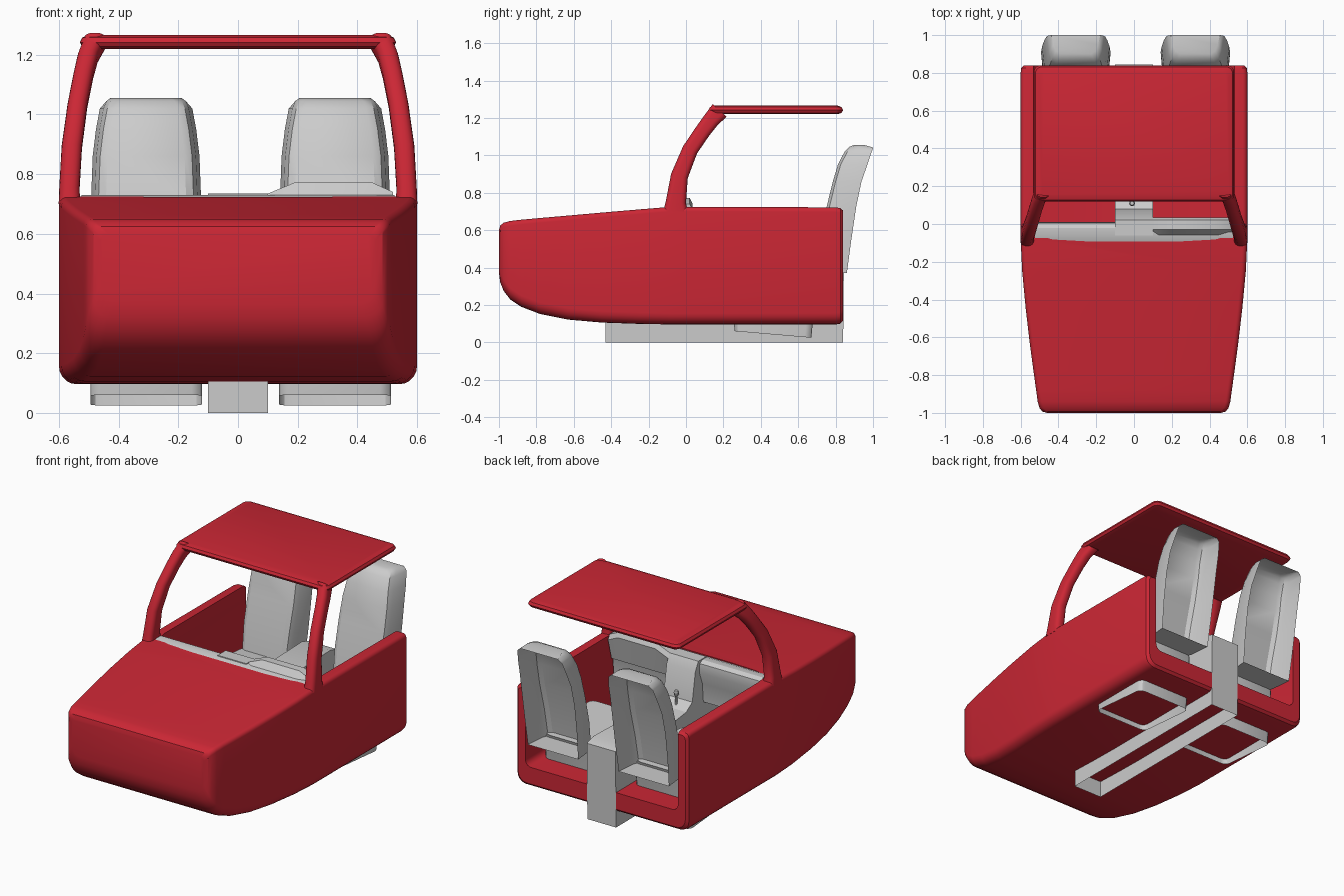
import bpy, bmesh, math

if "Cube" in bpy.data.objects:
    bpy.data.objects.remove(bpy.data.objects["Cube"])

red = bpy.data.materials.new("red_paint")
red.diffuse_color = (0.6, 0.02, 0.035, 1)
red.use_nodes = True
red.node_tree.nodes["Principled BSDF"].inputs["Base Color"].default_value = red.diffuse_color


def finish(name, bm, mat=None, angle=30):
    bmesh.ops.remove_doubles(bm, verts=bm.verts, dist=1e-5)
    bmesh.ops.recalc_face_normals(bm, faces=bm.faces)
    me = bpy.data.meshes.new(name)
    bm.to_mesh(me)
    bm.free()
    ob = bpy.data.objects.new(name, me)
    bpy.context.collection.objects.link(ob)
    if mat:
        me.materials.append(mat)
    smooth(ob, angle)
    return ob


def smooth(ob, angle=30):
    bpy.ops.object.select_all(action='DESELECT')
    ob.select_set(True)
    bpy.context.view_layer.objects.active = ob
    bpy.ops.object.shade_smooth_by_angle(angle=math.radians(angle))


def loft(rings, closed=True, start=True, end=True):
    """Skin a list of equal-length point rings."""
    bm = bmesh.new()
    vs = [[bm.verts.new(p) for p in r] for r in rings]
    n = len(vs[0])
    for a, b in zip(vs, vs[1:]):
        for i in range(n if closed else n - 1):
            j = (i + 1) % n
            bm.faces.new((a[i], a[j], b[j], b[i]))
    if start:
        bm.faces.new(vs[0])
    if end:
        bm.faces.new(vs[-1])
    return bm


def rrect(hw, lo, hi, r_lo, r_hi, seg=5):
    """Rounded rectangle centred on u = 0, from v = lo to hi."""
    pts = []
    for cx, cy, r, a0 in ((hw - r_hi, hi - r_hi, r_hi, 0), (r_hi - hw, hi - r_hi, r_hi, 90),
                          (r_lo - hw, lo + r_lo, r_lo, 180), (hw - r_lo, lo + r_lo, r_lo, 270)):
        for k in range(seg + 1):
            a = math.radians(a0 + 90 * k / seg)
            pts.append((cx + r * math.cos(a), cy + r * math.sin(a)))
    return pts


def extrude_x(profile, x0, x1, open_bottom=False):
    bm = loft([[(x, y, z) for y, z in profile] for x in (x0, x1)], closed=not open_bottom)
    return bm


# Body: rounded sections along y (y, half width, bottom, top)
sections = [(-1, .46, .37, .60), (-.993, .485, .32, .625), (-.975, .50, .275, .64), (-.94, .51, .23, .649),
            (-.88, .518, .19, .656), (-.78, .532, .152, .665), (-.63, .552, .122, .678), (-.45, .573, .106, .694),
            (-.25, .592, .099, .711), (-.08, .6, .096, .725), (0, .6, .096, .725), (.8, .6, .096, .722),
            (.825, .597, .1, .718), (.84, .583, .115, .705)]
body = finish("cab_body", loft([[(u, y, v) for u, v in rrect(w, lo, hi, .06, .025)]
                                for y, w, lo, hi in sections]), red)

# Hollow out the cabin and cut the top opening
cavity = [(-.9, .45, .27, .58), (-.75, .47, .24, .6), (-.5, .5, .22, .625), (-.1, .532, .22, .66), (1, .532, .22, .66)]
cut1 = finish("cavity_cutter", loft([[(u, y, v) for u, v in rrect(w, lo, hi, .04, .02)]
                                     for y, w, lo, hi in cavity]))
half = [(.532, 1), (.531, .03), (.52, -.03), (.49, -.065), (.43, -.082), (.25, -.092)]
plan = half + [(-x, y) for x, y in reversed(half)]
cut2 = finish("opening_cutter", loft([[(x, y, z) for x, y in plan] for z in (.45, 1)]))
for cut in (cut1, cut2):
    cut.hide_render = True
    m = body.modifiers.new("cut", 'BOOLEAN')
    m.operation, m.solver, m.object = 'DIFFERENCE', 'EXACT', cut
    bpy.context.view_layer.objects.active = body
    bpy.ops.object.modifier_apply(modifier=m.name)
    bpy.data.objects.remove(cut)
smooth(body)

# Roof slab
roof_rings = []
for inset, z in ((.03, 1.22), (.008, 1.227), (0, 1.242), (.008, 1.258), (.03, 1.266)):
    roof_rings.append([(u, v, z) for u, v in rrect(.53 - inset, .12 + inset, .84 - inset, .035, .035)])
finish("roof", loft(roof_rings), red)

# Windscreen pillars: (x, y, z, half thickness x, half depth)
path = [(.565, -.055, .70, .036, .066), (.565, -.054, .75, .034, .054), (.557, -.035, .89, .034, .046),
        (.538, .022, 1.03, .033, .042), (.518, .09, 1.13, .033, .042), (.503, .135, 1.19, .034, .044),
        (.48, .18, 1.24, .036, .05)]
for side, label in ((1, "right"), (-1, "left")):
    rings = []
    for i, (x, y, z, hx, hd) in enumerate(path):
        a, b = path[max(i - 1, 0)], path[min(i + 1, len(path) - 1)]
        t = math.atan2(b[1] - a[1], b[2] - a[2])
        rings.append([(side * (x + u), y + v * math.cos(t), z - v * math.sin(t))
                      for u, v in rrect(hx, -hd, hd, .028, .028, 4)])
    finish(label + "_pillar", loft(rings), red)

# Seats: open-backed backrest and open-bottomed cushion
back = [(.37, .68, .86, .175), (.55, .708, .884, .182), (.725, .752, .91, .184), (.86, .785, .938, .179),
        (.95, .812, .97, .168), (1.02, .848, .993, .155), (1.045, .872, .998, .145), (1.056, .9, 1.0, .13)]
for cx, label in ((-.308, "left"), (.325, "right")):
    rings = []
    for z, yf, yb, w in back:
        h = [(w, yb), (w - .012, yf + .05), (w - .025, yf + .015), (w - .05, yf)]
        drop = .014 if z > 1.03 else 0
        rings.append([(cx + x, y, z - drop * (y > yb - .01)) for x, y in h + [(-x, y) for x, y in reversed(h)]])
    finish(label + "_seat_back", loft(rings, closed=False))
    rings = []
    for w, y0, y1, z0, z1 in ((.187, .26, .67, .06, .025), (.187, .23, .70, .37, .33),
                              (.18, .235, .71, .41, .37), (.155, .26, .72, .43, .39)):
        rings.append([(cx + u, v, z0 + (z1 - z0) * (v - y0) / (y1 - y0))
                      for u, v in rrect(w, y0, y1, .035, .035, 3)])
    finish(label + "_seat_cushion", loft(rings, start=False))

# Centre tunnel with console and armrest, open underneath
finish("centre_tunnel", extrude_x(
    [(-.43, 0), (-.43, .3), (-.08, .45), (-.06, .735), (.02, .735), (.05, .68), (.08, .5), (.14, .46),
     (.38, .43), (.42, .49), (.78, .50), (.845, .48), (.84, 0)], -.1, .1, True), angle=20)

# Dashboard with driver's cowl
finish("dashboard", extrude_x([(-.1, .715), (-.06, .73), (-.02, .73), (.005, .715), (.01, .66), (-.02, .58),
                               (-.03, .46), (-.1, .45)], -.525, .525))
cowl = [[(x, y, z) for y, z in ((-.07, .71), (-.03, top), (.02, top), (.035, top - .03), (0, .58))]
        for x, top in ((.1, .735), (.19, .772), (.45, .772), (.52, .74))]
finish("instrument_cowl", loft(cowl))

# Gear lever
bm = loft([[(-.01 + r * math.cos(k * math.pi / 4), .11 + r * math.sin(k * math.pi / 4), z) for k in range(8)]
           for r, z in ((.02, .45), (.007, .48), (.007, .525), (.014, .535), (.016, .55), (.01, .563))])
finish("gear_lever", bm)
